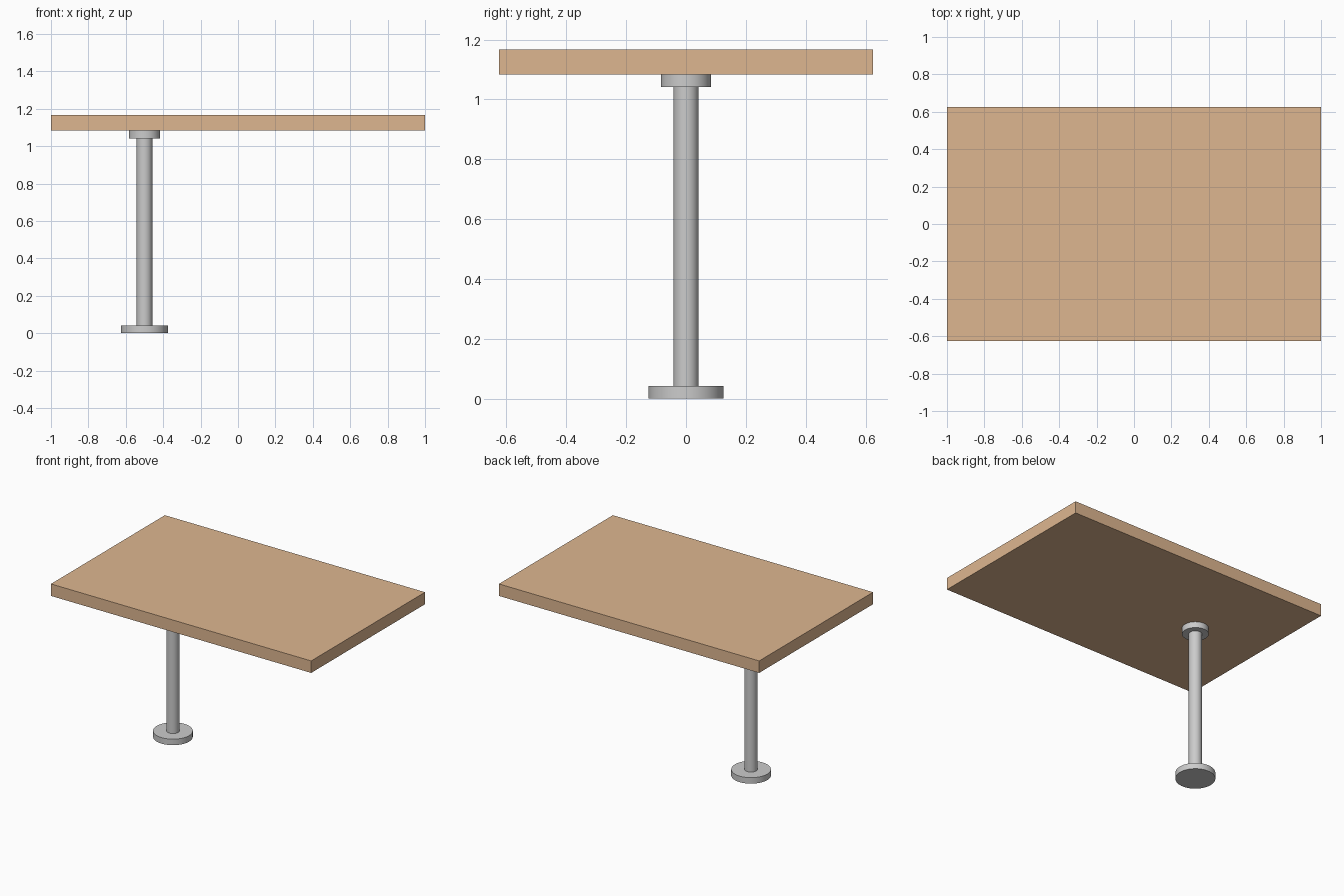
import bpy, math

if "Cube" in bpy.data.objects:
    bpy.data.objects.remove(bpy.data.objects["Cube"])

U = 1 / 24      # module size: the top is 48 x 30 x 2 modules
LEG_X = -0.5


def disc(name, radius, z0, z1):
    bpy.ops.mesh.primitive_cylinder_add(
        vertices=64, radius=radius, depth=z1 - z0,
        location=(LEG_X, 0, (z0 + z1) / 2))
    ob = bpy.context.object
    ob.name = name
    bpy.ops.object.shade_smooth_by_angle(angle=math.radians(30))
    return ob


# Single pedestal: floor plate, post, mounting plate
disc("floor_plate", 3 * U, 0, U)
disc("post", U, U, 25 * U)
disc("mounting_plate", 2 * U, 25 * U, 26 * U)

# Table top
bpy.ops.mesh.primitive_cube_add(size=1, location=(0, 0, 27 * U))
top = bpy.context.object
top.name = "table_top"
top.scale = (48 * U, 30 * U, 2 * U)
bpy.ops.object.transform_apply(location=False, rotation=False, scale=True)

wood = bpy.data.materials.new("wood")
wood.diffuse_color = (0.73, 0.47, 0.28, 1)
wood.use_nodes = True
wood.node_tree.nodes["Principled BSDF"].inputs["Base Color"].default_value = wood.diffuse_color
top.data.materials.append(wood)
